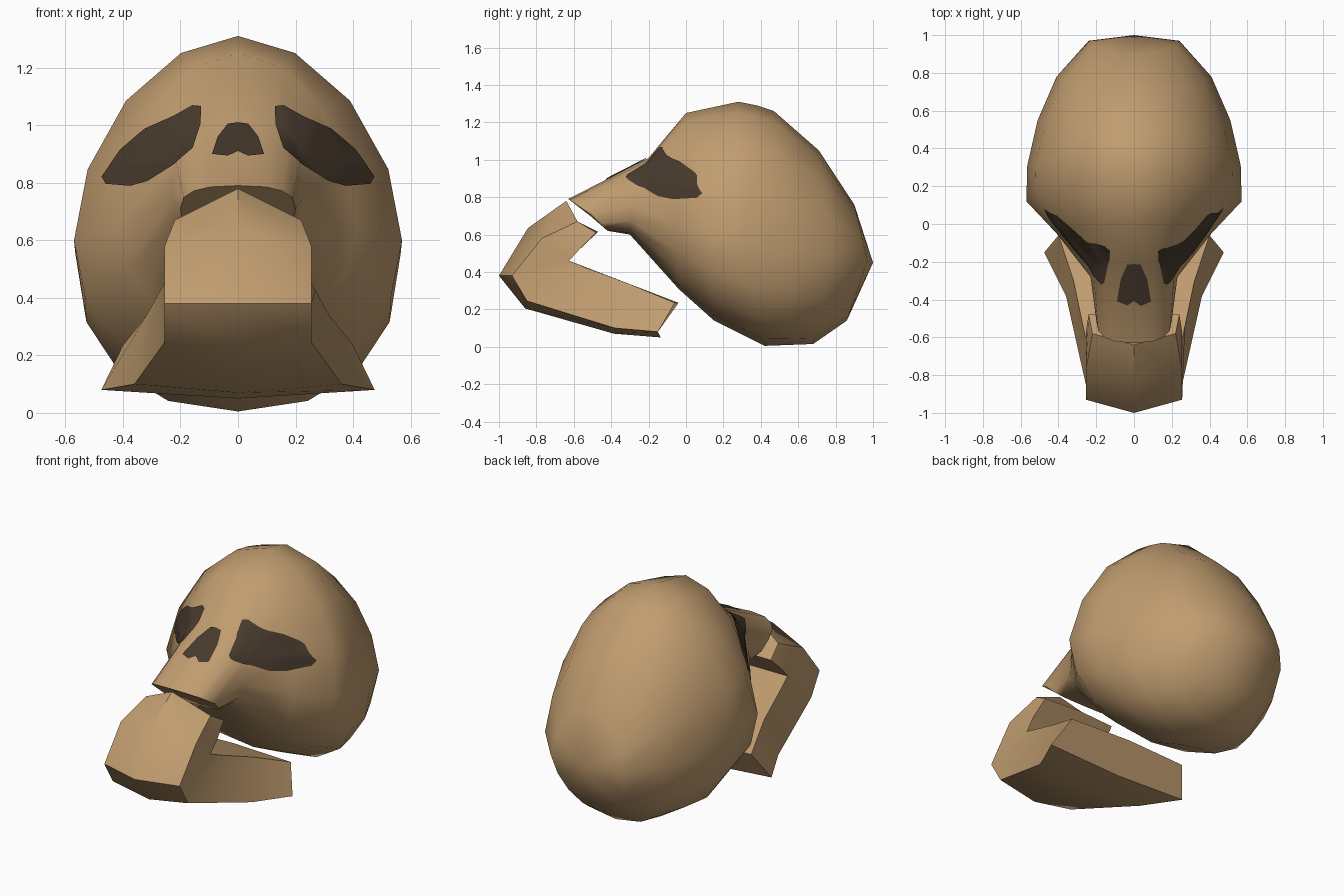
import bpy, bmesh, math
from mathutils import Vector
from mathutils.bvhtree import BVHTree

if "Cube" in bpy.data.objects:
    bpy.data.objects.remove(bpy.data.objects["Cube"])


def material(name, rgb):
    m = bpy.data.materials.new(name)
    m.diffuse_color = (*rgb, 1)
    m.use_nodes = True
    m.node_tree.nodes["Principled BSDF"].inputs["Base Color"].default_value = m.diffuse_color
    return m


BONE = material("tan bone", (0.53, 0.335, 0.16))
DARK = material("dark socket", (0.065, 0.043, 0.027))


def loft(rings, end_point=None):
    """Skin closed rings; the first is capped flat, the last flat or to a point."""
    bm = bmesh.new()
    rows = [[bm.verts.new(p) for p in r] for r in rings]
    n = len(rows[0])
    for a, b in zip(rows, rows[1:]):
        for i in range(n):
            j = (i + 1) % n
            bm.faces.new((a[i], a[j], b[j], b[i]))
    bm.faces.new(rows[0])
    if end_point:
        tip = bm.verts.new(end_point)
        for i in range(n):
            bm.faces.new((rows[-1][i], rows[-1][(i + 1) % n], tip))
    else:
        bm.faces.new(rows[-1])
    bmesh.ops.recalc_face_normals(bm, faces=bm.faces)
    return bm


def finish(bm, name, mat, angle):
    me = bpy.data.meshes.new(name)
    bm.to_mesh(me)
    me.materials.append(mat)
    ob = bpy.data.objects.new(name, me)
    bpy.context.collection.objects.link(ob)
    bpy.ops.object.select_all(action='DESELECT')
    ob.select_set(True)
    bpy.context.view_layer.objects.active = ob
    bpy.ops.object.shade_smooth_by_angle(angle=math.radians(angle))
    return ob


def power(v, p):
    return math.copysign(abs(v) ** p, v) if abs(v) > 1e-6 else 0.0


def skull_ring(top, side, bottom, p_top, p_bot, n=16):
    """Bowed oval through a top (y,z), side (x,y,z) and bottom (y,z) point."""
    w, sy, sz = side
    pts = []
    for i in range(n):
        a = 2 * math.pi * i / n
        p, (ey, ez) = (p_top, top) if math.sin(a) >= 0 else (p_bot, bottom)
        s = abs(power(math.sin(a), p))
        pts.append((w * power(math.cos(a), p), sy + (ey - sy) * s, sz + (ez - sz) * s))
    return pts


# Cranium with snout: sections from the muzzle to the back of the head
sections = [
    ((-0.63, 0.79), (0.20, -0.51, 0.71), (-0.42, 0.62), 0.75, 0.6),
    ((-0.20, 1.01), (0.23, -0.28, 0.75), (-0.30, 0.60), 0.75, 0.7),
    ((0.00, 1.25), (0.41, -0.05, 0.65), (-0.04, 0.31), 1.05, 0.85),
    ((0.28, 1.31), (0.57, 0.12, 0.60), (0.15, 0.14), 1.1, 0.88),
    ((0.38, 1.29), (0.565, 0.31, 0.55), (0.42, 0.005), 1.08, 0.88),
    ((0.47, 1.26), (0.51, 0.55, 0.50), (0.55, 0.01), 1.0, 0.88),
    ((0.71, 1.05), (0.41, 0.78, 0.48), (0.68, 0.015), 1.0, 0.9),
    ((0.90, 0.76), (0.24, 0.97, 0.46), (0.86, 0.14), 1.0, 0.95),
]
skull = loft([skull_ring(*s) for s in sections], (0, 1.0, 0.45))
tree = BVHTree.FromBMesh(skull)
finish(skull, "cranium", BONE, 45)


# Jaw: outer centre, outer corner, inner corner, inner centre of each section
def jaw_ring(oc, corner, inner, ic):
    half = [corner, inner]
    return ([(0, *oc)] + half + [(0, *ic)]
            + [(-x, y, z) for x, y, z in reversed(half)])


jaw = loft([
    jaw_ring((-0.64, 0.78), (0.22, -0.58, 0.67), (0.24, -0.48, 0.61), (-0.47, 0.615)),
    jaw_ring((-0.845, 0.635), (0.255, -0.77, 0.58), (0.255, -0.57, 0.52), (-0.57, 0.52)),
    jaw_ring((-1.0, 0.38), (0.255, -0.93, 0.38), (0.25, -0.625, 0.46), (-0.625, 0.46)),
    jaw_ring((-0.86, 0.205), (0.255, -0.85, 0.245), (0.27, -0.54, 0.425), (-0.54, 0.427)),
    jaw_ring((-0.385, 0.07), (0.36, -0.38, 0.10), (0.32, -0.30, 0.335), (-0.30, 0.335)),
    jaw_ring((-0.135, 0.05), (0.475, -0.15, 0.08), (0.40, -0.06, 0.235), (-0.04, 0.235)),
])
finish(jaw, "jaw", BONE, 40)


# Dark eye sockets and nose: thin patches projected onto the cranium from the front
def patch(name, outline, rings=8, steps=4):
    pts = [Vector(p) for p in outline]
    dense = [a.lerp(b, k / steps) for a, b in zip(pts, pts[1:] + pts[:1])
             for k in range(steps)]
    mid = sum(pts, Vector((0, 0))) / len(pts)
    bm = bmesh.new()

    def drop(p):
        hit, normal, _, _ = tree.ray_cast(Vector((p.x, -3, p.y)), Vector((0, 1, 0)))
        if hit is None:
            hit, normal, _, _ = tree.find_nearest(Vector((p.x, -0.2, p.y)))
        return bm.verts.new(hit + normal * 0.006)

    centre = drop(mid)
    rows = [[drop(mid.lerp(p, r / rings)) for p in dense] for r in range(1, rings + 1)]
    n = len(dense)
    for i in range(n):
        j = (i + 1) % n
        bm.faces.new((centre, rows[0][i], rows[0][j]))
        for a, b in zip(rows, rows[1:]):
            bm.faces.new((a[i], b[i], b[j], a[j]))
    bm.normal_update()
    if sum(f.normal.y for f in bm.faces) > 0:
        bmesh.ops.reverse_faces(bm, faces=bm.faces)
    finish(bm, name, DARK, 40)


eye = [(0.125, 1.063), (0.156, 1.066), (0.22, 1.03), (0.32, 0.986), (0.405, 0.913),
       (0.47, 0.82), (0.455, 0.795), (0.37, 0.788), (0.31, 0.805), (0.215, 0.865),
       (0.155, 0.917), (0.128, 1.0)]
for label, sx in (("left", 1), ("right", -1)):
    patch(label + "_eye_socket", [(sx * x, z) for x, z in eye])

nose = [(0.0, 1.005), (0.035, 1.0), (0.07, 0.955), (0.09, 0.895), (0.035, 0.889), (0.0, 0.905)]
patch("nose_opening", nose + [(-x, z) for x, z in reversed(nose[1:-1])])
